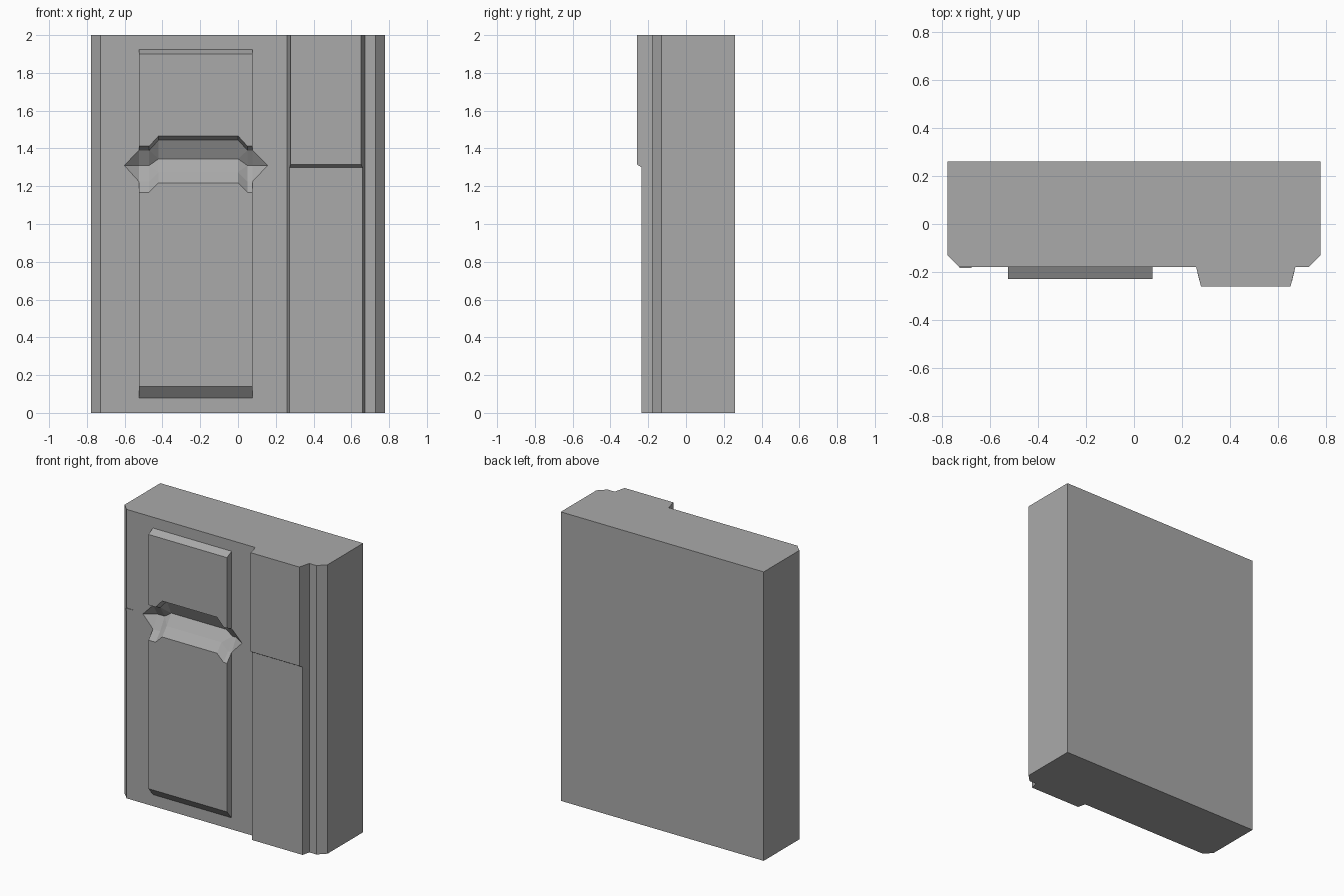
import bpy
import bmesh

cube = bpy.data.objects.get("Cube")
if cube:
    bpy.data.objects.remove(cube, do_unlink=True)

GREY = (0.4, 0.4, 0.4, 1.0)
grey = bpy.data.materials.new("plain_grey")
grey.use_nodes = True
grey.diffuse_color = GREY
grey.node_tree.nodes["Principled BSDF"].inputs["Base Color"].default_value = GREY


def loft(name, rings):
    """Closed solid through rings that all have the same number of points."""
    bm = bmesh.new()
    loops = [[bm.verts.new(p) for p in ring] for ring in rings]
    for a, b in zip(loops, loops[1:]):
        for i in range(len(a)):
            j = (i + 1) % len(a)
            bm.faces.new((a[i], a[j], b[j], b[i]))
    bm.faces.new(loops[0])
    bm.faces.new(loops[-1])
    bmesh.ops.remove_doubles(bm, verts=bm.verts, dist=0.0005)
    bmesh.ops.recalc_face_normals(bm, faces=bm.faces)
    mesh = bpy.data.meshes.new(name)
    bm.to_mesh(mesh)
    bm.free()
    mesh.materials.append(grey)
    obj = bpy.data.objects.new(name, mesh)
    bpy.context.collection.objects.link(obj)
    return obj


BACK, FACE, PANEL = 0.26, -0.18, -0.23
SIDE, CHAMFER, TIP = 0.777, 0.05, 1.31

# Main slab with chamfered front corners
outline = [(-SIDE, BACK), (SIDE, BACK), (SIDE, FACE + CHAMFER),
           (SIDE - CHAMFER, FACE), (CHAMFER - SIDE, FACE), (-SIDE, FACE + CHAMFER)]
body = loft("body", [[(x, y, z) for x, y in outline] for z in (0, 2)])

# Columns across the recess: x, upper edge, valley, lower edge on the slab face
left_end, right_end = -0.6, 0.155
columns = [(-0.525, 1.39, 1.31, 1.225), (-0.47, 1.39, 1.31, 1.225),
           (-0.42, 1.445, 1.345, 1.275), (0.0, 1.445, 1.345, 1.275),
           (0.05, 1.39, 1.31, 1.225), (0.077, 1.39, 1.31, 1.225)]


def recess_ring(x, top, valley, low, depth):
    return [(x, FACE - 0.1, top), (x, FACE, top), (x, FACE + depth, valley),
            (x, FACE, low), (x, FACE - 0.1, low)]


# Pointed recess cut into the slab
rings = [recess_ring(left_end, TIP + 0.002, TIP, TIP - 0.002, 0.002)]
rings += [recess_ring(*c, 0.05) for c in columns]
rings.append(recess_ring(right_end, TIP + 0.002, TIP, TIP - 0.002, 0.002))
cutter = loft("recess_cutter", rings)
bm = bmesh.new()
bm.from_mesh(cutter.data)
bmesh.ops.triangulate(bm, faces=bm.faces)
bm.to_mesh(cutter.data)
bm.free()
cutter.hide_render = True
cutter.hide_viewport = True
cutter.display_type = 'WIRE'
cut = body.modifiers.new("recess", 'BOOLEAN')
cut.operation = 'DIFFERENCE'
cut.solver = 'EXACT'
cut.object = cutter

# Raised panel, split by the recess, with sloped ends
x0, x1 = columns[0][0], columns[-1][0]


def panel(name, end_back, end_front, edge, flare):
    back = [(c[0], FACE, c[edge]) for c in columns]
    front = [(c[0], PANEL, c[edge] + flare) for c in columns]
    back += [(x1, FACE, end_back), (x0, FACE, end_back)]
    front += [(x1, PANEL, end_front), (x0, PANEL, end_front)]
    loft(name, [back, front])


panel("upper_panel", 1.925, 1.90, 1, 0.022)
panel("lower_panel", 0.08, 0.14, 3, -0.057)

# Vertical rib, thicker above the sloped step
def rib(name, front_y, inset, bottom, top):
    plan = [(0.259, FACE), (0.259 + inset, front_y),
            (0.672 - inset, front_y), (0.672, FACE)]
    loft(name, [[(x, y, level(y)) for x, y in plan] for level in (bottom, top)])


def step(y):
    return 1.315 - 0.6 * (y + 0.26)


rib("lower_rib", -0.235, 0.013, lambda y: 0.0, step)
rib("upper_rib", -0.26, 0.02, step, lambda y: 2.0)

# Small marker bar near the edge
loft("marker_bar", [[(x, y, z) for x, z in ((-0.727, 1.303), (-0.677, 1.303),
                                            (-0.677, 1.318), (-0.727, 1.318))]
                    for y in (FACE, FACE - 0.004)])
